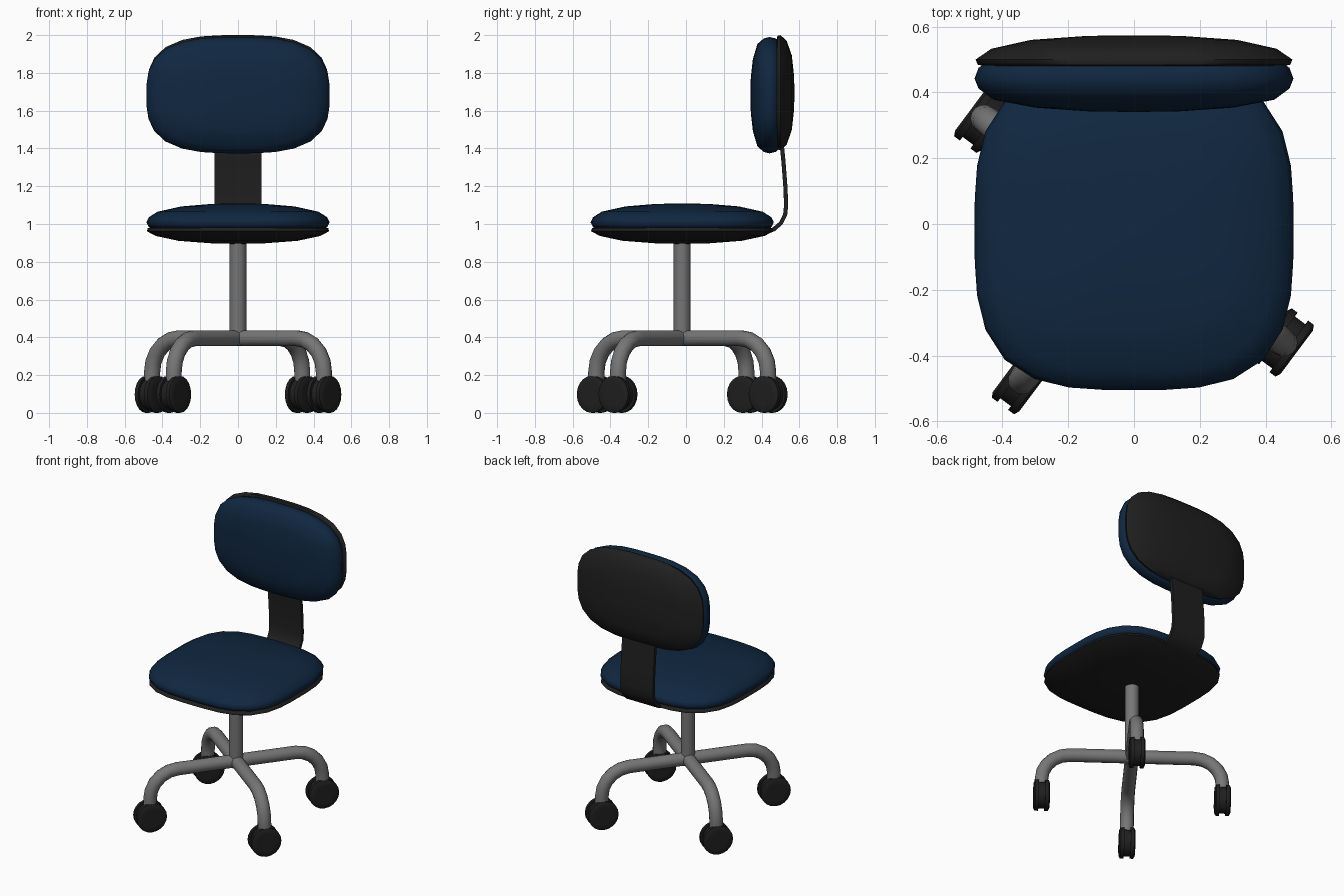
import bpy, bmesh
from math import sin, cos, pi, radians
from mathutils import Vector, Matrix

cube = bpy.data.objects.get("Cube")
if cube:
    bpy.data.objects.remove(cube, do_unlink=True)


def material(name, rgb):
    m = bpy.data.materials.new(name)
    m.use_nodes = True
    m.diffuse_color = (*rgb, 1)
    m.node_tree.nodes["Principled BSDF"].inputs["Base Color"].default_value = (*rgb, 1)
    return m


NAVY = material("navy fabric", (0.005, 0.02, 0.052))
BLACK = material("black plastic", (0.014, 0.014, 0.014))
GREY = material("grey metal", (0.18, 0.18, 0.18))


def loft(name, rings, mat, angle=40):
    """Skin a list of equal closed rings and cap both ends."""
    bm = bmesh.new()
    loops = [[bm.verts.new(p) for p in ring] for ring in rings]
    n = len(loops[0])
    for a, b in zip(loops, loops[1:]):
        for i in range(n):
            j = (i + 1) % n
            bm.faces.new((a[i], a[j], b[j], b[i]))
    bm.faces.new(loops[0])
    bm.faces.new(loops[-1])
    bmesh.ops.recalc_face_normals(bm, faces=bm.faces)
    mesh = bpy.data.meshes.new(name)
    bm.to_mesh(mesh)
    bm.free()
    mesh.materials.append(mat)
    ob = bpy.data.objects.new(name, mesh)
    bpy.context.collection.objects.link(ob)
    bpy.ops.object.select_all(action="DESELECT")
    ob.select_set(True)
    bpy.context.view_layer.objects.active = ob
    bpy.ops.object.shade_smooth_by_angle(angle=radians(angle))
    return ob


def rounded_outline(rx, ry, power, n=32):
    """Rounded rectangle as a superellipse."""
    pts = []
    for i in range(n):
        c, s = cos(2 * pi * i / n), sin(2 * pi * i / n)
        k = (abs(c) ** power + abs(s) ** power) ** (-1 / power)
        pts.append((rx * c * k, ry * s * k))
    return pts


def cushion(name, outline, profile, place, mat):
    """Profile holds (outline scale, depth) pairs."""
    rings = [[place(u * s, v * s, d) for u, v in outline] for s, d in profile]
    return loft(name, rings, mat, 60)


def tube(name, path, radius, mat, sides=14):
    """Round tube along a path lying in the xz plane."""
    pts = [Vector(p) for p in path]
    rings = []
    for i, p in enumerate(pts):
        t = (pts[min(i + 1, len(pts) - 1)] - pts[max(i - 1, 0)]).normalized()
        side = Vector((0, 1, 0))
        up = t.cross(side)
        rings.append([p + radius * (side * cos(a) + up * sin(a))
                      for a in (2 * pi * k / sides for k in range(sides))])
    return loft(name, rings, mat, 50)


CY = -0.02  # column axis in y

# Seat pad and its shell
seat_outline = rounded_outline(0.485, 0.485, 3.3)
def seat_place(u, v, d):
    return (u, v + CY, d)
cushion("seat_pad", seat_outline,
        [(0.93, 0.972), (0.975, 0.985), (1, 1.008), (0.975, 1.035), (0.88, 1.065),
         (0.62, 1.093), (0.3, 1.106), (0.05, 1.109)], seat_place, NAVY)
cushion("seat_shell", seat_outline,
        [(0.93, 0.985), (0.985, 0.978), (0.995, 0.962), (0.9, 0.937), (0.65, 0.911),
         (0.3, 0.898), (0.05, 0.895)], seat_place, BLACK)

# Backrest pad and its shell
cushion("back_pad", rounded_outline(0.485, 0.308, 3),
        [(0.93, 0.49), (0.975, 0.475), (1, 0.442), (0.975, 0.412), (0.88, 0.378),
         (0.62, 0.354), (0.3, 0.343), (0.05, 0.341)],
        lambda u, v, d: (u, d, v + 1.682), NAVY)
cushion("back_shell", rounded_outline(0.482, 0.305, 3),
        [(0.93, 0.48), (0.985, 0.484), (1, 0.5), (0.9, 0.533), (0.65, 0.56),
         (0.3, 0.572), (0.05, 0.574)],
        lambda u, v, d: (u, d, v + 1.695), BLACK)

# Curved flat bar joining seat to backrest
bar_path = [Vector((0, y, z)) for y, z in (
    (0.3, 0.94), (0.42, 0.955), (0.465, 0.972), (0.503, 1.005), (0.525, 1.05),
    (0.53, 1.1), (0.526, 1.2), (0.516, 1.33), (0.507, 1.42), (0.505, 1.5))]
bar_rings = []
for i, p in enumerate(bar_path):
    t = (bar_path[min(i + 1, len(bar_path) - 1)] - bar_path[max(i - 1, 0)]).normalized()
    normal = t.cross(Vector((1, 0, 0)))
    bar_rings.append([p + Vector((x, 0, 0)) + normal * h for x, h in (
        (-0.125, -0.011), (0.125, -0.011), (0.125, 0.011), (-0.125, 0.011))])
loft("back_bar", bar_rings, BLACK)

# Central column
column = tube("column", [(0, 0, 0.36), (0, 0, 0.92)], 0.045, GREY, 16)
column.location.y = CY

# Four bent legs, each on a twin-wheel caster; all casters roll the same way
REACH, BEND, LEG_Z = 0.568, 0.18, 0.395
leg_path = [(0, 0, LEG_Z)]
for k in range(6):
    a = k / 5 * pi / 2
    leg_path.append((REACH - BEND + BEND * sin(a), 0, LEG_Z - BEND + BEND * cos(a)))
leg_path.append((REACH, 0, 0.12))

wheel_profile = [(-0.05, 0.06), (-0.05, 0.082), (-0.042, 0.098), (-0.02, 0.098),
                 (-0.02, 0.084), (0.02, 0.084), (0.02, 0.098), (0.042, 0.098),
                 (0.05, 0.082), (0.05, 0.06)]
ANGLE = radians(-36.8)
for i, side in enumerate(("front_left", "back_left", "back_right", "front_right")):
    turn = ANGLE + i * pi / 2
    leg = tube(side + "_leg", leg_path, 0.043, GREY)
    leg.matrix_world = Matrix.Translation((0, CY, 0)) @ Matrix.Rotation(turn, 4, "Z")
    rings = [[(t, r * cos(a), r * sin(a)) for a in (2 * pi * k / 20 for k in range(20))]
             for t, r in wheel_profile]
    caster = loft(side + "_caster", rings, BLACK)
    caster.matrix_world = (Matrix.Translation((REACH * cos(turn), CY + REACH * sin(turn), 0.098))
                           @ Matrix.Rotation(ANGLE, 4, "Z"))
